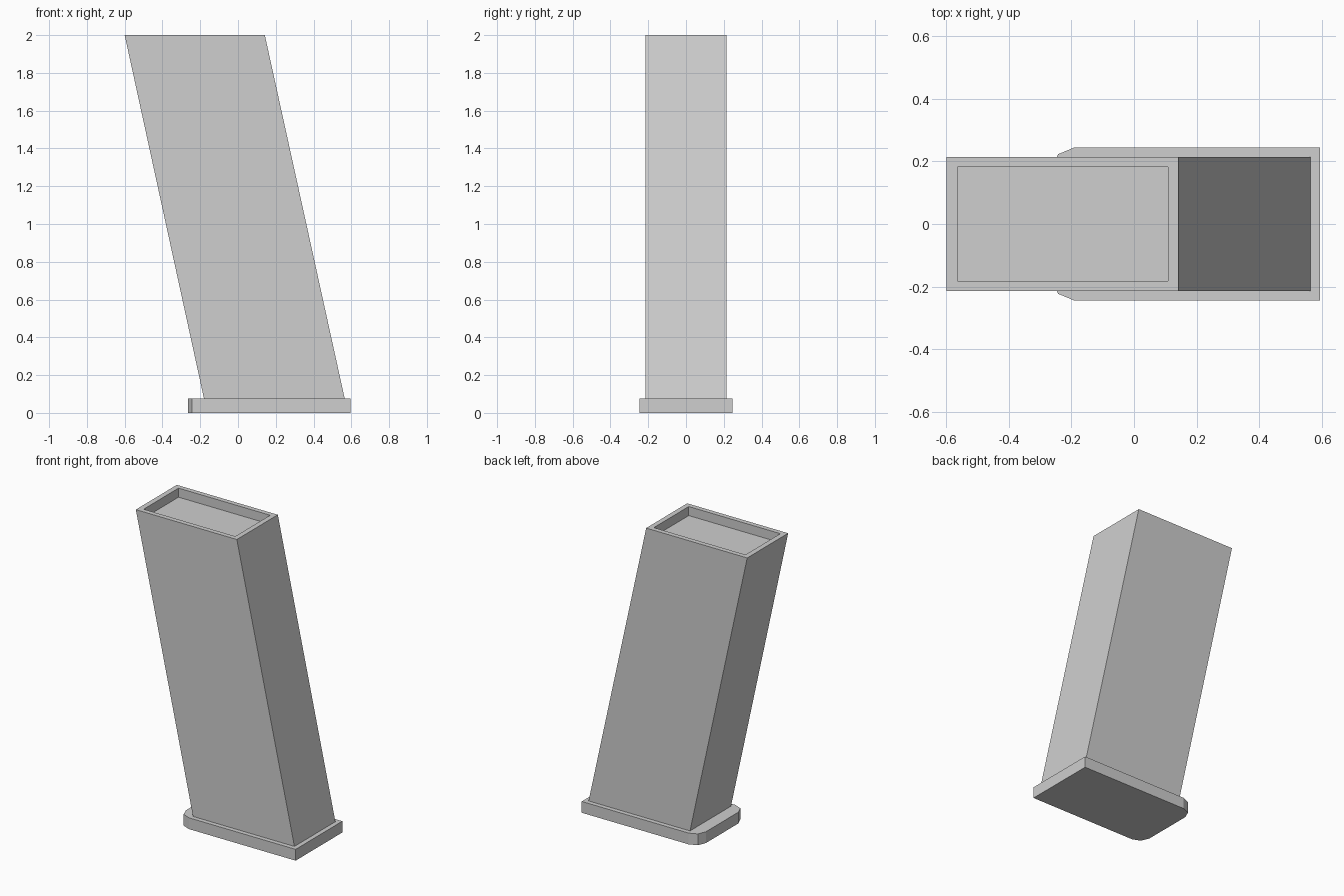
import bpy, bmesh, math

cube = bpy.data.objects.get("Cube")
if cube:
    bpy.data.objects.remove(cube, do_unlink=True)

GREY = (0.62, 0.62, 0.62, 1)
grey = bpy.data.materials.new("plain_grey")
grey.use_nodes = True
grey.diffuse_color = GREY
grey.node_tree.nodes["Principled BSDF"].inputs["Base Color"].default_value = GREY


def add_object(name, bm):
    bmesh.ops.recalc_face_normals(bm, faces=bm.faces)
    mesh = bpy.data.meshes.new(name)
    bm.to_mesh(mesh)
    bm.free()
    mesh.materials.append(grey)
    obj = bpy.data.objects.new(name, mesh)
    bpy.context.collection.objects.link(obj)
    return obj


def ring(bm, x0, x1, half_y, z):
    corners = ((x0, -half_y), (x1, -half_y), (x1, half_y), (x0, half_y))
    return [bm.verts.new((x, y, z)) for x, y in corners]


BASE_TOP, TOP, POCKET_FLOOR = 0.075, 2.0, 1.94

# Slanted hollow-topped body: a lofted stack of rings with a shallow upright pocket
bm = bmesh.new()
rings = [
    ring(bm, -0.18, 0.565, 0.215, BASE_TOP),
    ring(bm, -0.6, 0.142, 0.215, TOP),
    ring(bm, -0.565, 0.108, 0.183, TOP),
    ring(bm, -0.565, 0.108, 0.183, POCKET_FLOOR),
]
bm.faces.new(rings[0])
bm.faces.new(rings[-1])
for low, high in zip(rings, rings[1:]):
    for i in range(4):
        j = (i + 1) % 4
        bm.faces.new((low[i], low[j], high[j], high[i]))
add_object("slanted_body", bm)

# Base plate with square corners on one end and faceted round corners on the other
X_MIN, X_MAX, HALF_Y, RADIUS = -0.265, 0.595, 0.245, 0.075
half = [(X_MAX, HALF_Y)]
for step in range(3):
    a = math.radians(90 + 45 * step)
    half.append((X_MIN + RADIUS * (1 + math.cos(a)),
                 HALF_Y - RADIUS * (1 - math.sin(a))))
outline = half + [(x, -y) for x, y in reversed(half)]

bm = bmesh.new()
bottom = bm.faces.new([bm.verts.new((x, y, 0)) for x, y in outline])
extruded = bmesh.ops.extrude_face_region(bm, geom=[bottom], use_keep_orig=True)
top_verts = [g for g in extruded["geom"] if isinstance(g, bmesh.types.BMVert)]
bmesh.ops.translate(bm, vec=(0, 0, BASE_TOP), verts=top_verts)
add_object("base_plate", bm)
